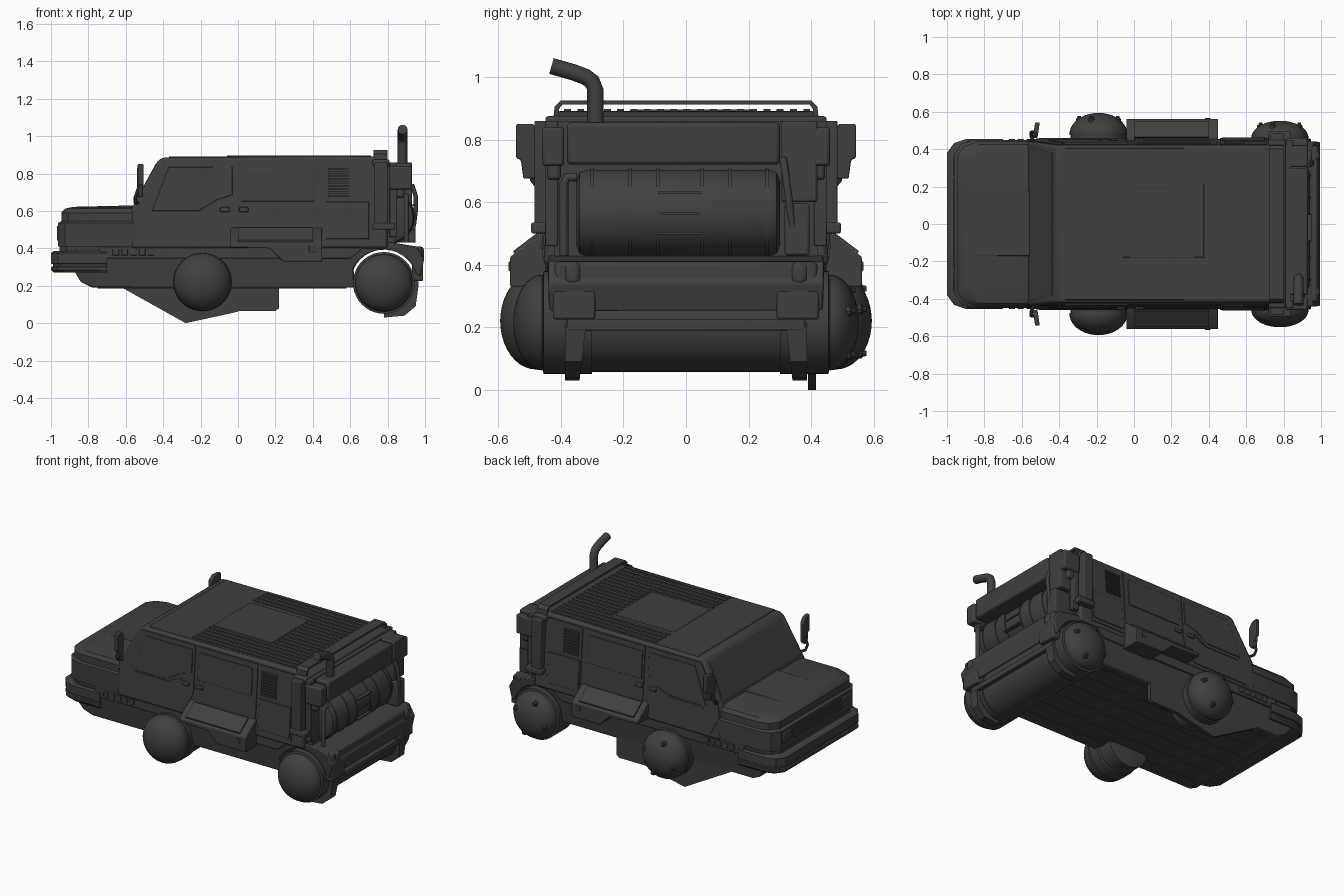
import bpy, bmesh
from math import sin, cos, pi, radians
from mathutils import Vector

if "Cube" in bpy.data.objects:
    bpy.data.objects.remove(bpy.data.objects["Cube"])

mat = bpy.data.materials.new("dark_paint")
mat.diffuse_color = (0.05, 0.05, 0.05, 1)
mat.use_nodes = True
mat.node_tree.nodes["Principled BSDF"].inputs["Base Color"].default_value = mat.diffuse_color


def loft(name, rings, bevel=0.0, seg=2):
    """Skin closed rings of equal length and cap both ends."""
    bm = bmesh.new()
    rows = [[bm.verts.new(p) for p in r] for r in rings]
    n = len(rows[0])
    for a, b in zip(rows, rows[1:]):
        for i in range(n):
            bm.faces.new((a[i], a[(i + 1) % n], b[(i + 1) % n], b[i]))
    bm.faces.new(rows[0])
    bm.faces.new(rows[-1])
    bmesh.ops.recalc_face_normals(bm, faces=bm.faces)
    me = bpy.data.meshes.new(name)
    bm.to_mesh(me)
    bm.free()
    me.polygons.foreach_set("use_smooth", [True] * len(me.polygons))
    me.set_sharp_from_angle(angle=radians(32))
    ob = bpy.data.objects.new(name, me)
    bpy.context.collection.objects.link(ob)
    me.materials.append(mat)
    if bevel:
        m = ob.modifiers.new("bevel", 'BEVEL')
        m.width, m.segments, m.limit_method = bevel, seg, 'ANGLE'
    return ob


def prism(name, poly, ya, yb, bevel=0.0):
    """Extrude an xz profile along y; ya and yb may depend on z."""
    fa = ya if callable(ya) else (lambda z: ya)
    fb = yb if callable(yb) else (lambda z: yb)
    return loft(name, [[(x, fa(z), z) for x, z in poly], [(x, fb(z), z) for x, z in poly]], bevel)


def both(name, poly, ya, yb, bevel=0.0):
    for s, side in ((-1, "near"), (1, "far")):
        fa = (lambda z, s=s: s * (ya(z) if callable(ya) else ya))
        fb = (lambda z, s=s: s * (yb(z) if callable(yb) else yb))
        prism(f"{name}_{side}", poly, fa, fb, bevel)


def rect(x0, x1, z0, z1):
    return [(x0, z0), (x1, z0), (x1, z1), (x0, z1)]


def box(name, x0, x1, y0, y1, z0, z1, bevel=0.0):
    return prism(name, rect(x0, x1, z0, z1), y0, y1, bevel)


def lathe(name, prof, cx, cz, n=40):
    """Revolve (y, radius) pairs about an axis along y."""
    return loft(name, [[(cx + r * cos(2 * pi * i / n), y, cz + r * sin(2 * pi * i / n))
                        for i in range(n)] for y, r in prof])


def tube(name, pts, r, n=14):
    pts = [Vector(p) for p in pts]
    rings = []
    for i, p in enumerate(pts):
        t = (pts[min(i + 1, len(pts) - 1)] - pts[max(i - 1, 0)]).normalized()
        u = t.cross(Vector((1, 0, 0)) if abs(t.x) < .9 else Vector((0, 1, 0))).normalized()
        v = t.cross(u)
        rings.append([p + r * (u * cos(2 * pi * k / n) + v * sin(2 * pi * k / n)) for k in range(n)])
    return loft(name, rings)


def arc(cx, cz, r, a0, a1, n):
    return [(cx + r * cos(radians(a0 + (a1 - a0) * i / n)),
             cz + r * sin(radians(a0 + (a1 - a0) * i / n))) for i in range(n + 1)]


RX, RZ = 0.78, 0.215          # rear roller axis
FX, FZ = -0.19, 0.22          # front wheel axis

# Lower hull with the rear arch and tail panel
arch = arc(RX, RZ, 0.178, 155, 18, 14)
hull = [(-0.87, 0.42), (-0.87, 0.27), (-0.84, 0.22), (-0.78, 0.19), (0.62, 0.19)] + arch + \
       [(0.975, 0.25), (0.995, 0.34), (0.955, 0.41), (0.83, 0.43)]
hw = lambda z: 0.44 - max(0, 0.26 - z) * 0.4
prism("lower_hull", hull, lambda z: -hw(z), hw, 0.006)
for i in range(6):
    y = -0.36 + i * 0.135
    box("floor_rib", -0.75, 0.58, y, y + 0.045, 0.186, 0.195)


# Nose, bumper and bonnet from stacked plan outlines
def plan(front, half, back, z, c=0.075):
    return [(back, -half, z), (front + c * 1.4, -half, z), (front + c * .5, -half + c * .3, z),
            (front, -half + c, z), (front, half - c, z), (front + c * .5, half - c * .3, z),
            (front + c * 1.4, half, z), (back, half, z)]


loft("bumper", [plan(-0.985, .445, -0.70, .27), plan(-1, .455, -0.70, .285), plan(-1, .455, -0.70, .30),
                plan(-.99, .447, -0.70, .303), plan(-.99, .447, -0.70, .315), plan(-1, .455, -0.70, .318),
                plan(-1, .455, -0.70, .375), plan(-.985, .445, -0.70, .385)])
loft("nose", [plan(-.955, .435, -0.5, .36), plan(-.955, .435, -0.5, .42)])
loft("bonnet", [plan(-.962, .45, -0.5, .41), plan(-.962, .45, -0.5, .535), plan(-.945, .44, -0.5, .545),
                plan(-.945, .44, -0.5, .59), plan(-.925, .425, -0.5, .612), plan(-.88, .39, -0.5, .622)])
prism("bonnet_raised_panel", [(-.91, .59), (-.87, .622), (-.54, .630), (-.54, .59)], -.17, .18, .004)
for z in (.45, .48, .51):
    box("grille_bar", -.968, -.95, -.24, .24, z - .008, z + .008)
for y in (-.31, .31):
    box("headlamp", -.968, -.95, y - .05, y + .05, .445, .52, .01)

# Cabin with sides leaning inwards
cw = lambda z: 0.455 - (z - 0.42) * 0.075
cab = [(-.57, .40), (-.57, .61), (-.43, .865), (-.405, .885), (.72, .89), (.76, .885), (.80, .86), (.80, .40)]
prism("cabin", cab, lambda z: -cw(z), cw, 0.014)
loft("windscreen", [[(-.553, y * .94, .645), (-.438, y * .88, .855), (-.43, y * .88, .85), (-.545, y * .94, .64)]
                    for y in (-.43, .43)])

# Side panels that follow the lean
inn = lambda z: cw(z) - .01
out = lambda z: cw(z) + .005
out2 = lambda z: cw(z) + .010
both("front_door", [(-.56, .55), (-.50, .425), (-.10, .425), (-.045, .48), (-.015, .56), (-.012, .865),
                    (-.41, .865), (-.55, .61)], inn, out)
both("front_window", [(-.46, .60), (-.37, .835), (-.03, .835), (-.03, .685), (-.11, .66), (-.21, .60)],
     inn, out2, .003)
both("front_door_trim", [(-.44, .575), (-.19, .575), (-.10, .625), (-.10, .635), (-.2, .59), (-.44, .59)], inn, out2)
both("rear_door", rect(.002, .445, .425, .865), inn, out)
both("rear_window", rect(.015, .41, .65, .83), inn, out2, .003)
both("rear_side_panel", rect(.46, .71, .425, .865), inn, out)
both("rear_side_lower_panel", rect(.47, .70, .45, .65), inn, out2, .003)
for x in (-.07, .03):
    both("door_handle", rect(x - .025, x + .025, .595, .62), inn, lambda z: cw(z) + .016, .004)
for i in range(9):
    z = .675 + i * .018
    both("grille_slat", rect(.48, .59, z, z + .010), inn, lambda z: cw(z) + .014)
both("sill_band", [(-.74, .345), (.60, .345), (.68, .41), (-.74, .41)], .43, .449, .004)
for i in range(5):
    x = -.67 + i * .047
    both("sill_vent", rect(x, x + .034, .362, .397), .44, .455, .003)

# Roof panel and ribs
box("roof_panel", -.37, .71, -.405, .405, .88, .892, .004)
box("roof_hatch", -.06, .375, -.18, .215, .885, .896, .004)
for i in range(19):
    y = -.39 + i * .0425
    box("roof_rib", .385 if -.2 < y < .21 else -.06, .71, y, y + .022, .885, .897)

# Rear roof hoop
box("hoop_base", .72, .81, -.45, .45, .84, .875, .01)
hoop = [(-.425, .86), (-.42, .905), (-.40, .925), (.40, .925), (.42, .905), (.425, .86),
        (.41, .86), (.405, .9), (.395, .912), (-.395, .912), (-.405, .9), (-.41, .86)]
loft("roof_hoop", [[(x, y, z) for y, z in hoop] for x in (.725, .80)])

# Tail: cross tank with bands, upper locker, uprights
lathe("cross_tank", [(-.35, .11), (-.34, .135), (-.32, .142), (.27, .142), (.29, .135), (.30, .11)], .80, .565)
for y in (-.30, -.18, -.09, .05, .14, .26):
    lathe("tank_band", [(y - .006, .146), (y + .006, .146)], .80, .565)
for z in (.50, .565, .63):
    box("tank_buckle", .90, .948, -.09, .05, z - .004, z + .004)
box("upper_locker", .79, .93, -.38, .30, .72, .855, .012)
box("tail_panel", .79, .84, -.42, .42, .42, .86)
box("tail_upright", .80, .93, .305, .42, .60, .86, .008)
box("tail_box", .80, .95, .315, .395, .43, .595, .008)
tube("tail_frame", [(.90, -.35, .68), (.90, -.38, .68), (.90, -.39, .66), (.90, -.39, .43)], .014)
tube("tail_hose", [(.93, .31, .74), (.95, .32, .68), (.95, .33, .60), (.94, .34, .52)], .012)
both("side_column", rect(.73, .80, .515, .86), .42, .485, .006)
both("column_foot", rect(.72, .84, .50, .535), .42, .495, .006)
both("column_rail", rect(.81, .85, .46, .86), .41, .45, .004)
both("side_locker", rect(.81, .93, .715, .84), .39, .46, .01)
both("side_lamp", rect(.83, .89, .67, .76), .40, .445, .012)

# Exhaust
tube("exhaust", [(.88, -.29, .80), (.88, -.29, .96), (.88, -.30, .985), (.88, -.32, 1.0), (.88, -.36, 1.015),
                 (.88, -.43, 1.035)], .026, 20)

# Tail step, lamps, plates and roller scraper
box("tail_beam", .93, .985, -.42, .42, .30, .41, .015)
both("tail_lamp_block", rect(.93, .99, .225, .32), .29, .425, .008)
both("tail_lamp", rect(.95, .995, .33, .41), .335, .39, .02)
box("scraper_bar", .935, .965, -.38, .38, .19, .225, .004)
scr = arc(RX, RZ, .15, -90, 5, 8) + [(.965, .20), (.95, .09), (.89, .04), (.78, .03)]
both("scraper_arm", scr, lambda z: .32 + max(0, .2 - z) * .12, .387)

# Rear roller with domed ends
dome = lambda y0, h, r: [(y0 + h * sin(pi / 2 * i / 10), max(.004, r * cos(pi / 2 * i / 10))) for i in range(11)]
end = [(.30, .158), (.301, .165), (.455, .165), (.458, .151)] + dome(.46, .092, .153)
lathe("rear_roller", [(-y, r) for y, r in end[::-1]] + end, RX, RZ)

# Front wheels
for s, side in ((-1, "near"), (1, "far")):
    prof = [(.27, .10), (.28, .15), (.38, .15), (.39, .157), (.455, .157), (.458, .15), (.475, .15),
            (.476, .154)] + dome(.48, .114, .155)
    lathe(f"front_wheel_{side}", [(s * y, r) for y, r in prof], FX, FZ)

# Lugs on the far side domes
for cx, cz, y0, h in ((FX, FZ, .48, .114), (RX, RZ, .46, .092)):
    for k in range(4):
        a = radians(20 + 90 * k)
        px, pz = cx + .11 * cos(a), cz + .11 * sin(a)
        yy = y0 + h * .68
        lathe("dome_lug", [(yy - .02, .018), (yy + .004, .018), (yy + .008, .011), (yy + .02, .009)], px, pz, 10)

# Panniers with sloping lids
for s, side in ((-1, "near"), (1, "far")):
    sec = lambda x, b: [(x, s * .42, .515), (x, s * .45, .51), (x, s * .562, .425), (x, s * .562, b), (x, s * .42, b)]
    loft(f"pannier_{side}", [sec(-.04, .405), sec(.17, .40), sec(.24, .33), sec(.45, .33)], .004)
    lid = lambda x: [(x, s * .46, .503), (x, s * .465, .510), (x, s * .552, .444), (x, s * .55, .435)]
    loft(f"pannier_lid_{side}", [lid(.0), lid(.40)])
    box("pannier_latch", .38, .41, s * .55, s * .567, .38, .41, .003)

# Keel fin on the far side
prism("keel_fin", [(-.62, .20), (-.62, .19), (-.28, 0), (-.05, .05), (.01, .065), (.20, .065), (.22, .08), (.22, .20)],
      .39, .415)

# Door mirrors on stalks
head = [(.46, .70), (.48, .675), (.52, .675), (.528, .735), (.543, .74), (.543, .85), (.49, .85), (.46, .82)]
for s, side in ((-1, "near"), (1, "far")):
    tube(f"mirror_stalk_{side}", [(-.53, s * .42, .64), (-.55, s * .47, .645), (-.55, s * .49, .67),
                                  (-.525, s * .49, .74)], .009, 8)
    loft(f"mirror_{side}", [[(x + (y - .5) * .15, s * y, z) for y, z in head] for x in (-.535, -.51)], .005)
